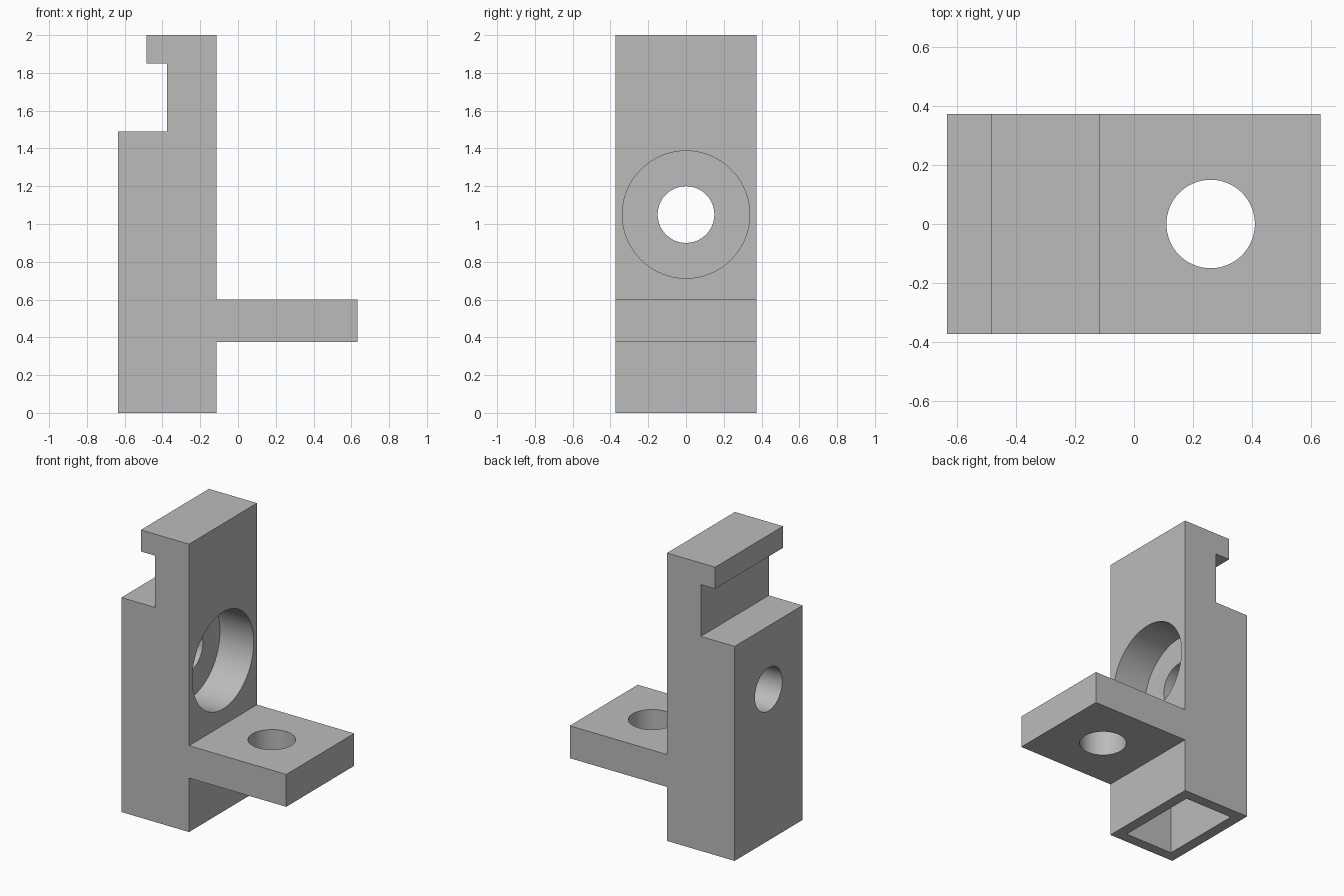
import bpy
import bmesh
from math import radians
from mathutils import Matrix

cube = bpy.data.objects.get("Cube")
if cube:
    bpy.data.objects.remove(cube, do_unlink=True)

HALF_DEPTH = 0.373
BACK, FACE, TIP = -0.635, -0.115, 0.632     # main planes along x
BORE_Z, PLATE_HOLE_X = 1.05, 0.26
WALL = 0.075

grey = bpy.data.materials.new("plain grey")
grey.use_nodes = True
colour = (0.5, 0.5, 0.5, 1)
grey.diffuse_color = colour
grey.node_tree.nodes["Principled BSDF"].inputs["Base Color"].default_value = colour


def make_object(name, bm):
    bmesh.ops.recalc_face_normals(bm, faces=bm.faces)
    mesh = bpy.data.meshes.new(name)
    bm.to_mesh(mesh)
    bm.free()
    mesh.materials.append(grey)
    obj = bpy.data.objects.new(name, mesh)
    bpy.context.collection.objects.link(obj)
    return obj


def extruded_profile(name, points):
    bm = bmesh.new()
    face = bm.faces.new([bm.verts.new((x, -HALF_DEPTH, z)) for x, z in points])
    result = bmesh.ops.extrude_face_region(bm, geom=[face])
    moved = [v for v in result["geom"] if isinstance(v, bmesh.types.BMVert)]
    bmesh.ops.translate(bm, verts=moved, vec=(0, 2 * HALF_DEPTH, 0))
    return make_object(name, bm)


def cylinder(name, radius, length, centre, along_x=False):
    bm = bmesh.new()
    matrix = Matrix.Translation(centre)
    if along_x:
        matrix = matrix @ Matrix.Rotation(radians(90), 4, "Y")
    bmesh.ops.create_cone(bm, cap_ends=True, segments=96, radius1=radius,
                          radius2=radius, depth=length, matrix=matrix)
    return make_object(name, bm)


def box(name, low, high):
    bm = bmesh.new()
    size = [b - a for a, b in zip(low, high)]
    centre = [(a + b) / 2 for a, b in zip(low, high)]
    bmesh.ops.create_cube(bm, size=1, matrix=Matrix.Translation(centre)
                          @ Matrix.Diagonal((*size, 1)))
    return make_object(name, bm)


# Upright with hooked top and side shelf, as one profile
bracket = extruded_profile("bracket_body", [
    (BACK, 0), (FACE, 0), (FACE, 0.375), (TIP, 0.375), (TIP, 0.6), (FACE, 0.6),
    (FACE, 2), (-0.485, 2), (-0.485, 1.85), (-0.375, 1.85), (-0.375, 1.49), (BACK, 1.49)])

# Through hole, half-depth counterbore, shelf hole and hollow foot
middle = (BACK + FACE) / 2
cutters = [
    cylinder("counterbore_cutter", 0.337, 0.52, (FACE, 0, BORE_Z), True),
    cylinder("through_hole_cutter", 0.15, 1.2, (middle, 0, BORE_Z), True),
    cylinder("shelf_hole_cutter", 0.15, 0.6, (PLATE_HOLE_X, 0, 0.49)),
    box("foot_pocket_cutter", (BACK + WALL, WALL - HALF_DEPTH, -0.1),
        (FACE - WALL, HALF_DEPTH - WALL, 0.6)),
]

bpy.ops.object.select_all(action="DESELECT")
bracket.select_set(True)
bpy.context.view_layer.objects.active = bracket
for cutter in cutters:
    cutter.hide_render = True
    cut = bracket.modifiers.new(cutter.name, "BOOLEAN")
    cut.operation = "DIFFERENCE"
    cut.solver = "EXACT"
    cut.object = cutter
    bpy.ops.object.modifier_apply(modifier=cut.name)
    bpy.data.objects.remove(cutter, do_unlink=True)

bpy.ops.object.shade_smooth_by_angle(angle=radians(30))
